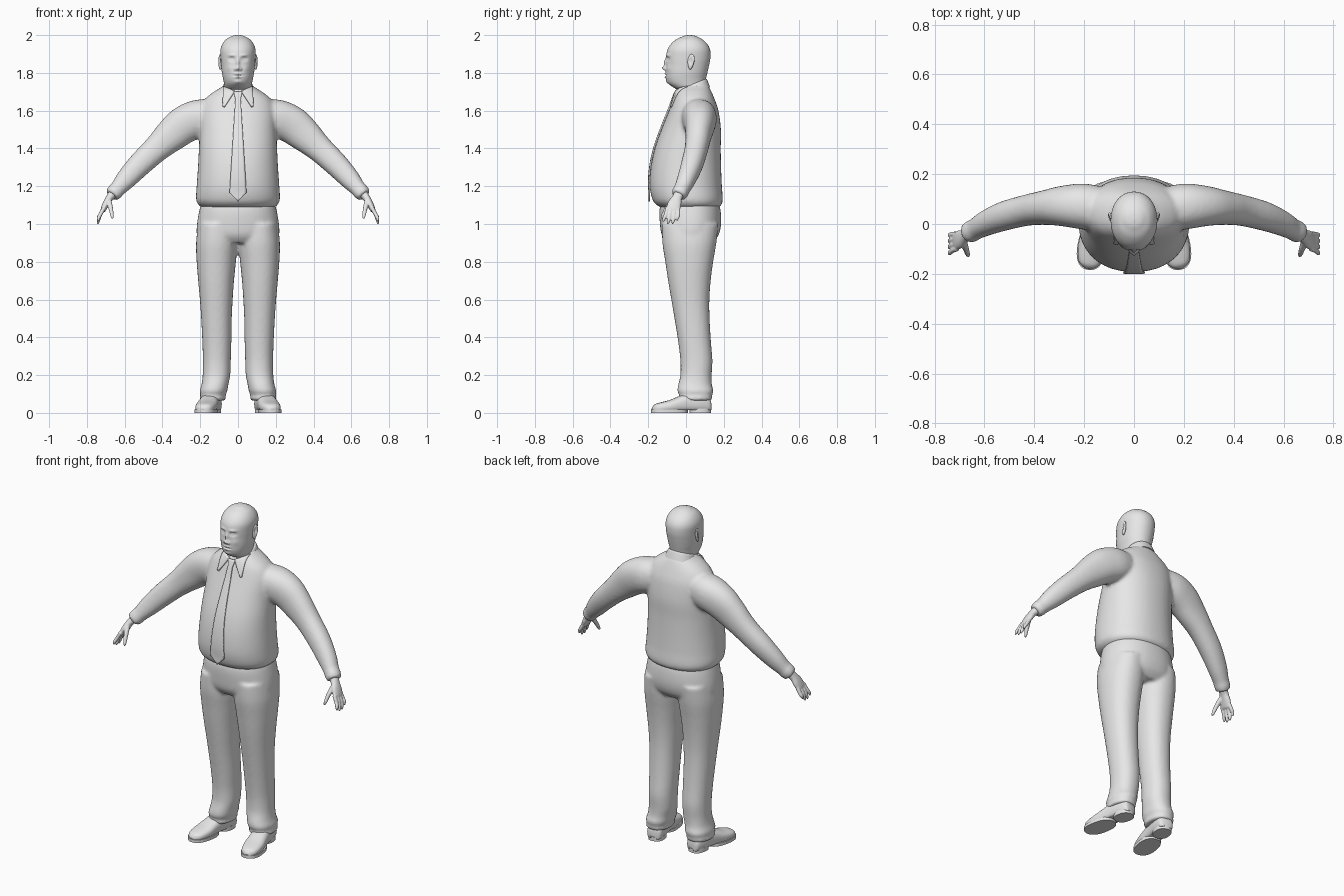
import bpy, bmesh, math
from mathutils import Vector
from mathutils.bvhtree import BVHTree

if "Cube" in bpy.data.objects:
    bpy.data.objects.remove(bpy.data.objects["Cube"])

grey = bpy.data.materials.new("plain_grey")
grey.diffuse_color = (0.8, 0.8, 0.8, 1)
grey.use_nodes = True
grey.node_tree.nodes["Principled BSDF"].inputs["Base Color"].default_value = grey.diffuse_color


def catmull(a, b, c, d, t):
    return [0.5 * (2 * q + (r - p) * t + (2 * p - 5 * q + 4 * r - s) * t * t
                   + (3 * q - p - 3 * r + s) * t ** 3) for p, q, r, s in zip(a, b, c, d)]


def loft(bm, keys, axis=None, ref=(0, 1, 0), n=32, subs=4, power=2.2):
    """Skin rings (x, y, z, radius_a, radius_b), splined between the keys."""
    rings, last = [], len(keys) - 1
    for i in range(last):
        four = [keys[max(i - 1, 0)], keys[i], keys[i + 1], keys[min(i + 2, last)]]
        rings += [catmull(*four, k / subs) for k in range(subs)]
    rings.append(list(keys[-1]))
    loops = []
    for i, r in enumerate(rings):
        c = Vector(r[:3])
        t = Vector(axis) if axis else Vector(rings[min(i + 1, len(rings) - 1)][:3]) - Vector(rings[max(i - 1, 0)][:3])
        t.normalize()
        u = Vector(ref).cross(t).normalized()
        v = t.cross(u)
        loop = []
        for k in range(n):
            a = 2 * math.pi * k / n
            ca, sa = math.cos(a), math.sin(a)
            p = (c + u * r[3] * math.copysign(abs(ca) ** (2 / power), ca)
                 + v * r[4] * math.copysign(abs(sa) ** (2 / power), sa))
            loop.append(bm.verts.new(p))
        loops.append(loop)
    for p, q in zip(loops, loops[1:]):
        for k in range(n):
            bm.faces.new((p[k], p[(k + 1) % n], q[(k + 1) % n], q[k]))
    bm.faces.new(loops[0][::-1])
    bm.faces.new(loops[-1])


def stack(rows):
    """Horizontal rings from (z, half width, front y, back y)."""
    return [(0, (f + b) / 2, z, w, (b - f) / 2) for z, w, f, b in rows]


def flip(keys, s):
    return [(k[0] * s, *k[1:]) for k in keys]


def finish(name, bm, voxel=0, smooth=0, sharp=0):
    bmesh.ops.recalc_face_normals(bm, faces=bm.faces[:])
    me = bpy.data.meshes.new(name)
    bm.to_mesh(me)
    bm.free()
    me.materials.append(grey)
    me.shade_smooth()
    if sharp:
        me.set_sharp_from_angle(angle=math.radians(sharp))
    ob = bpy.data.objects.new(name, me)
    bpy.context.collection.objects.link(ob)
    if voxel:
        m = ob.modifiers.new("merge", 'REMESH')
        m.mode, m.voxel_size, m.use_smooth_shade = 'VOXEL', voxel, True
        m = ob.modifiers.new("soften", 'SMOOTH')
        m.factor, m.iterations = 0.5, smooth
    return ob


Z = (0, 0, 1)

# Shirt: torso and sleeves merged
bm = bmesh.new()
loft(bm, stack([(1.085, .185, -.125, .165), (1.1, .208, -.155, .187), (1.13, .222, -.178, .195),
                (1.2, .219, -.192, .19), (1.3, .212, -.186, .186), (1.4, .207, -.165, .184),
                (1.5, .203, -.13, .185), (1.6, .2, -.09, .172), (1.66, .175, -.068, .152),
                (1.7, .128, -.052, .135), (1.72, .095, -.04, .125), (1.74, .068, -.02, .112)]),
     axis=Z, n=48)
sleeve = [(.1, .055, 1.575, .085, .085), (.2, .07, 1.56, .1, .092), (.28, .072, 1.528, .1, .082),
          (.35, .066, 1.473, .09, .07), (.43, .055, 1.4, .072, .062), (.52, .032, 1.315, .064, .058),
          (.59, .004, 1.24, .055, .05), (.635, -.02, 1.188, .043, .043), (.65, -.028, 1.172, .044, .044),
          (.668, -.04, 1.15, .039, .04)]
for s in (1, -1):
    loft(bm, flip(sleeve, s))
shirt = finish("shirt", bm, .01, 6)

# Trousers: hips and legs merged
bm = bmesh.new()
loft(bm, stack([(1.14, .185, -.12, .165), (1.08, .203, -.14, .182), (1.0, .217, -.138, .186),
                (.94, .217, -.128, .172), (.9, .19, -.1, .14)]), axis=(0, 0, -1), n=48)
leg = [(.11, .022, 1.0, .1, .15), (.112, .018, .9, .11, .143), (.115, .017, .8, .104, .127),
       (.116, .018, .7, .095, .113), (.115, .023, .6, .087, .101), (.114, .032, .5, .081, .093),
       (.112, .045, .38, .077, .087), (.112, .055, .28, .074, .085), (.114, .053, .2, .073, .083),
       (.122, .048, .15, .071, .089), (.13, .05, .115, .073, .096), (.132, .052, .095, .066, .086),
       (.134, .05, .08, .07, .09), (.134, .052, .065, .066, .084)]
for s in (1, -1):
    loft(bm, flip(leg, s), axis=(0, 0, -1))
finish("trousers", bm, .01, 4)

# Head and neck, with the face shaped by small bumps
bm = bmesh.new()
loft(bm, stack([(1.68, .064, -.03, .1), (1.705, .066, -.038, .1), (1.725, .07, -.07, .1),
                (1.745, .074, -.094, .102), (1.77, .079, -.105, .106), (1.8, .085, -.107, .113),
                (1.84, .089, -.105, .122), (1.88, .092, -.105, .129), (1.92, .093, -.099, .128),
                (1.95, .084, -.082, .115), (1.975, .066, -.055, .09), (1.99, .043, -.025, .064),
                (1.997, .026, -.007, .045), (2.0, .006, .012, .024)]), axis=Z, n=128, subs=8, power=2.1)
# x, z, spread x, spread z, forward push
bumps = [(0, 1.825, .011, .011, .02), (0, 1.853, .008, .022, .012), (.015, 1.82, .006, .007, .01),
         (.033, 1.873, .015, .01, -.012), (.033, 1.872, .009, .005, .007), (.033, 1.893, .02, .007, .006),
         (0, 1.795, .019, .004, .006), (0, 1.777, .016, .005, .007), (0, 1.786, .022, .0028, -.007),
         (0, 1.752, .02, .01, .005), (.045, 1.825, .018, .018, .004)]
for v in bm.verts:
    if v.co.y < 0:
        x, z = abs(v.co.x), v.co.z
        v.co.y -= sum(a * math.exp(-((x - bx) / sx) ** 2 - ((z - bz) / sz) ** 2)
                      for bx, bz, sx, sz, a in bumps)
finish("head", bm)

# Ears: dished ovals
for s, side in ((1, "left"), (-1, "right")):
    bm = bmesh.new()
    bmesh.ops.create_uvsphere(bm, u_segments=32, v_segments=24, radius=1)
    for v in bm.verts:
        x, y, z = v.co
        if x > 0:
            x -= .9 * math.exp(-((y + .1) ** 2 + (z - .15) ** 2) / .2)
        y *= .8 + .25 * z
        v.co = (s * (.093 + .011 * x + .006 * y), .026 + .022 * y + .004 * z, 1.858 + .041 * z)
    finish(side + "_ear", bm)

# Collar band, higher at the nape
bm = bmesh.new()
loft(bm, [(0, .04, 1.69, .092, .094), (0, .036, 1.715, .084, .089), (0, .034, 1.735, .076, .083),
          (0, .034, 1.74, .07, .077)], axis=(0, -.4, 1), n=48)
finish("collar_band", bm, sharp=50)

# Tie and collar flaps, draped on the shirt front
deps = bpy.context.evaluated_depsgraph_get()
tree = BVHTree.FromObject(shirt, deps)


def drape(name, rows, cols, hang=False, gap=.006):
    """rows of ((x, z) left, (x, z) right) laid over the shirt."""
    bm = bmesh.new()
    grid, lowest = [], 1
    for l, r in rows:
        line = []
        for k in range(cols + 1):
            t = k / cols
            x, z = l[0] + (r[0] - l[0]) * t, l[1] + (r[1] - l[1]) * t
            hit = tree.ray_cast(Vector((x, -1, z)), Vector((0, 1, 0)))[0]
            y = (hit.y if hit else -.03) - gap
            line.append([x, y, z])
        if hang:  # the cloth falls straight below the belly
            lowest = min(lowest, min(p[1] for p in line))
            for p in line:
                p[1] = min(p[1], lowest + .003)
        grid.append([bm.verts.new(p) for p in line])
    for p, q in zip(grid, grid[1:]):
        for k in range(cols):
            bm.faces.new((p[k], p[k + 1], q[k + 1], q[k]))
    ob = finish(name, bm)
    m = ob.modifiers.new("thickness", 'SOLIDIFY')
    m.thickness, m.offset = .008, 0
    return ob


def tie_width(z):
    if z > 1.66:
        return .014 + .009 * (z - 1.66) / .04
    if z > 1.165:
        return .014 + .031 * (1.66 - z) / .495
    return max(.045 * (z - 1.12) / .045, .001)


heights = [1.7 - .04 * i / 4 for i in range(4)] + [1.66 - .495 * i / 24 for i in range(25)] + [1.14, 1.12]
drape("tie", [((-tie_width(z), z), (tie_width(z), z)) for z in heights], 6, True)

for s, side in ((1, "left"), (-1, "right")):
    rows = []
    for i in range(9):
        t = i / 8
        rows.append(((s * (.016 + .056 * t), 1.703 - .085 * t),
                     (s * (.078 + .003 * t), 1.728 - .106 * t)))
    drape(side + "_collar_flap", rows, 6, gap=.005)

# Hands: palm, four fingers and thumb merged
palm = [(.655, -.03, 1.17, .026, .026), (.68, -.048, 1.138, .02, .027),
        (.698, -.06, 1.108, .018, .036), (.714, -.07, 1.075, .014, .036), (.718, -.072, 1.066, .008, .03)]
thumb = [(.684, -.07, 1.125, .014, .014), (.674, -.1, 1.085, .012, .012),
         (.667, -.122, 1.045, .009, .009), (.664, -.129, 1.028, .004, .004)]
for s, side in ((1, "left"), (-1, "right")):
    bm = bmesh.new()
    loft(bm, flip(palm, s), n=24)
    loft(bm, flip(thumb, s), n=16)
    for k in (-1.5, -.5, .5, 1.5):
        y, drop = -.07 + .019 * k, .012 * (abs(k) > 1) + .006 * (k > 1)
        loft(bm, flip([(.71, y, 1.085, .011, .011), (.729, y + .003 * k - .004, 1.05, .01, .01),
                       (.739, y + .005 * k - .01, 1.018 + drop, .009, .009),
                       (.742, y + .005 * k - .014, 1.0 + drop, .004, .004)], s), n=16)
    finish(side + "_hand", bm, .004, 2)

# Shoes: upper, sole and heel, toes turned out
for s, side in ((1, "left"), (-1, "right")):
    d = Vector((.19 * s, -1, 0)).normalized()
    heel = Vector((.126 * s, .13, 0))

    def at(dist, z):
        return (heel.x + d.x * dist, heel.y + d.y * dist, z)

    bm = bmesh.new()
    # distance from heel, half width, height
    shape = [(0, .025, .06), (.012, .042, .085), (.06, .05, .105), (.12, .05, .105), (.17, .053, .088),
             (.22, .056, .068), (.27, .05, .055), (.3, .036, .045), (.315, .012, .028)]
    loft(bm, [(*at(t, h / 2), w, h / 2) for t, w, h in shape], axis=d, ref=Z, power=2.5)
    for v in bm.verts:
        v.co.z = max(v.co.z, .014)
    finish(side + "_shoe", bm)
    for part, mid, half, w, top in (("sole", .222, .098, .059, .018), ("heel", .055, .057, .046, .024)):
        bm = bmesh.new()
        loft(bm, [(*at(mid, z), w, half) for z in (0, top)], axis=Z, ref=-d, subs=1, power=2.4)
        finish(side + "_" + part, bm, sharp=40)
